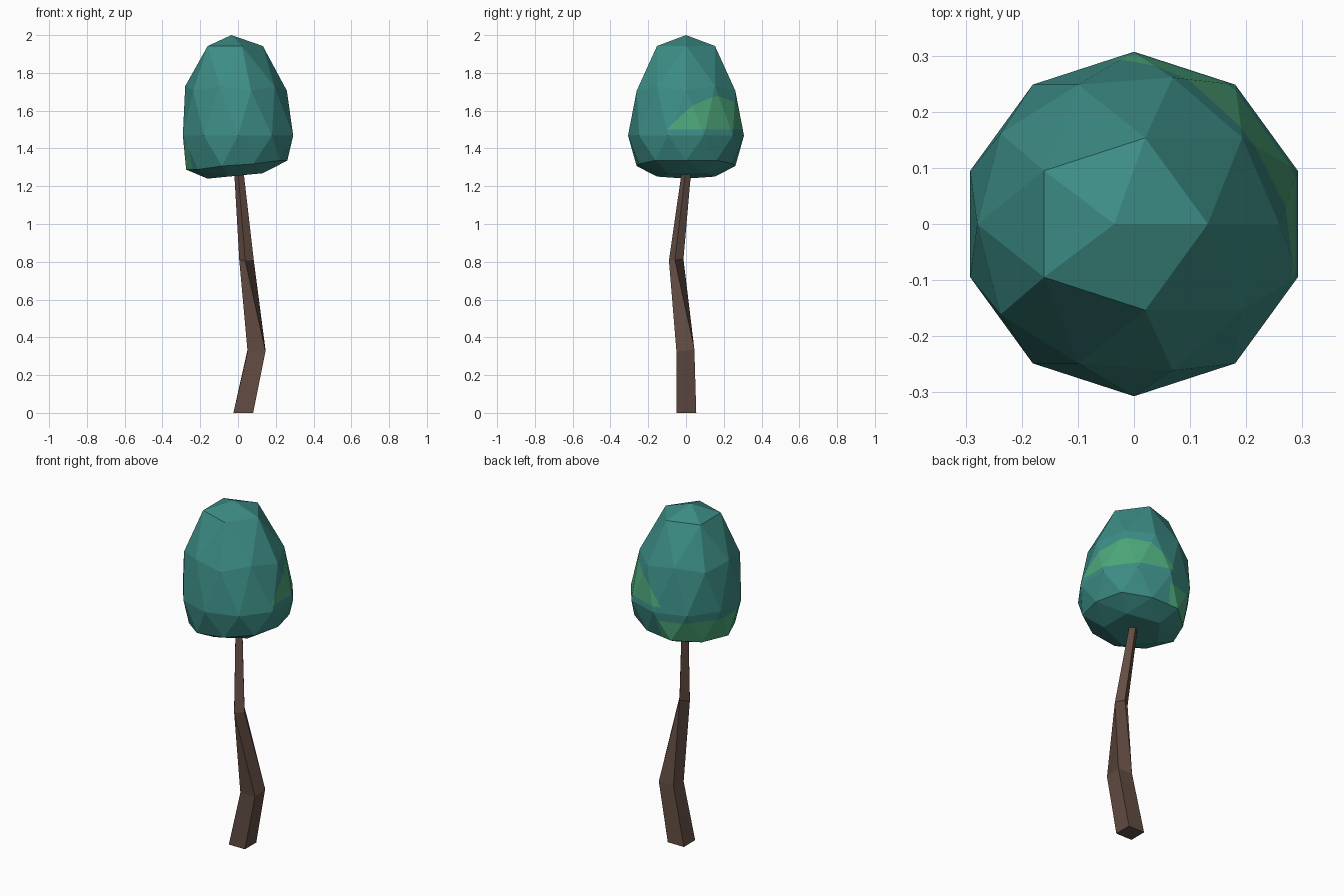
import bpy, bmesh, math
from mathutils import Vector

if "Cube" in bpy.data.objects:
    bpy.data.objects.remove(bpy.data.objects["Cube"])


def material(name, rgb):
    m = bpy.data.materials.new(name)
    m.diffuse_color = (*rgb, 1)
    m.use_nodes = True
    m.node_tree.nodes["Principled BSDF"].inputs["Base Color"].default_value = m.diffuse_color
    return m


teal = material("teal leaves", (0.045, 0.262, 0.232))
green = material("green leaves", (0.072, 0.38, 0.19))
brown = material("brown bark", (0.125, 0.073, 0.056))


def add_object(name, bm, mats):
    bmesh.ops.recalc_face_normals(bm, faces=bm.faces)
    me = bpy.data.meshes.new(name)
    bm.to_mesh(me)
    bm.free()
    for m in mats:
        me.materials.append(m)
    ob = bpy.data.objects.new(name, me)
    bpy.context.collection.objects.link(ob)
    return ob


# Trunk: bent, twisting four-sided loft (x, y, z, corner radius, twist)
path = [(0.028, 0.002, 0.0, 0.074, 0), (0.098, -0.003, 0.33, 0.067, 0),
        (0.045, -0.052, 0.81, 0.039, -55), (0.007, -0.001, 1.25, 0.026, -55),
        (-0.005, 0.01, 1.40, 0.022, -55)]
bm = bmesh.new()
rings = []
for x, y, z, r, twist in path:
    angles = [math.radians(45 + 90 * i + twist) for i in range(4)]
    rings.append([bm.verts.new((x + r * math.cos(a), y + r * math.sin(a),
                                z + (0.12 * r * math.sin(a) if 0 < z < 1 else 0)))
                  for a in angles])
for lo, hi in zip(rings, rings[1:]):
    for i in range(4):
        j = (i + 1) % 4
        bm.faces.new((lo[i], lo[j], hi[j], hi[i]))
bm.faces.new(rings[0])
bm.faces.new(rings[-1])
add_object("trunk", bm, [brown])

# Crown: icosphere remapped to an egg with a flattened underside
profile = [(-1, 1.26), (-0.85, 1.256), (-0.526, 1.31), (-0.447, 1.315),
           (0, 1.468), (0.447, 1.705), (0.526, 1.73), (0.85, 1.942), (1, 2.0)]


def height(t):
    for (a, za), (b, zb) in zip(profile, profile[1:]):
        if t <= b:
            return za + (zb - za) * (t - a) / (b - a)
    return profile[-1][1]


bm = bmesh.new()
bmesh.ops.create_icosphere(bm, subdivisions=2, radius=1)
for v in bm.verts:
    x, y, t = v.co
    tilt = 0.03 * x if -0.9 < t < -0.2 else 0
    v.co = (0.307 * x - 0.035 * max(t, 0), 0.307 * y, height(t) + tilt)

# Lighter leaf band on the back: cut the outlines, then colour by region
arch = Vector((math.cos(math.radians(40)), math.sin(math.radians(40)), 0))
back = Vector((math.cos(math.radians(148)), math.sin(math.radians(148)), 0))
up = Vector((0, 0, 1))
cuts = [(Vector((0, 0, 1.50)), up),
        (Vector((0, 0, 1.42)), up),
        (Vector((0, 0, 1.24)), up - 1.7 * arch),
        (back * 0.16, back)]
for co, no in cuts:
    bmesh.ops.bisect_plane(bm, geom=bm.verts[:] + bm.edges[:] + bm.faces[:],
                           plane_co=co, plane_no=no, dist=1e-5)
bm.normal_update()
for f in bm.faces:
    c = f.calc_center_median()
    upper = c.z > 1.50 and c.z < 1.24 + 1.7 * c.dot(arch)
    lower = c.z < 1.42 and c.dot(back) > 0.16 and f.normal.z > -0.7
    f.material_index = 1 if upper or lower else 0
add_object("crown", bm, [teal, green])
